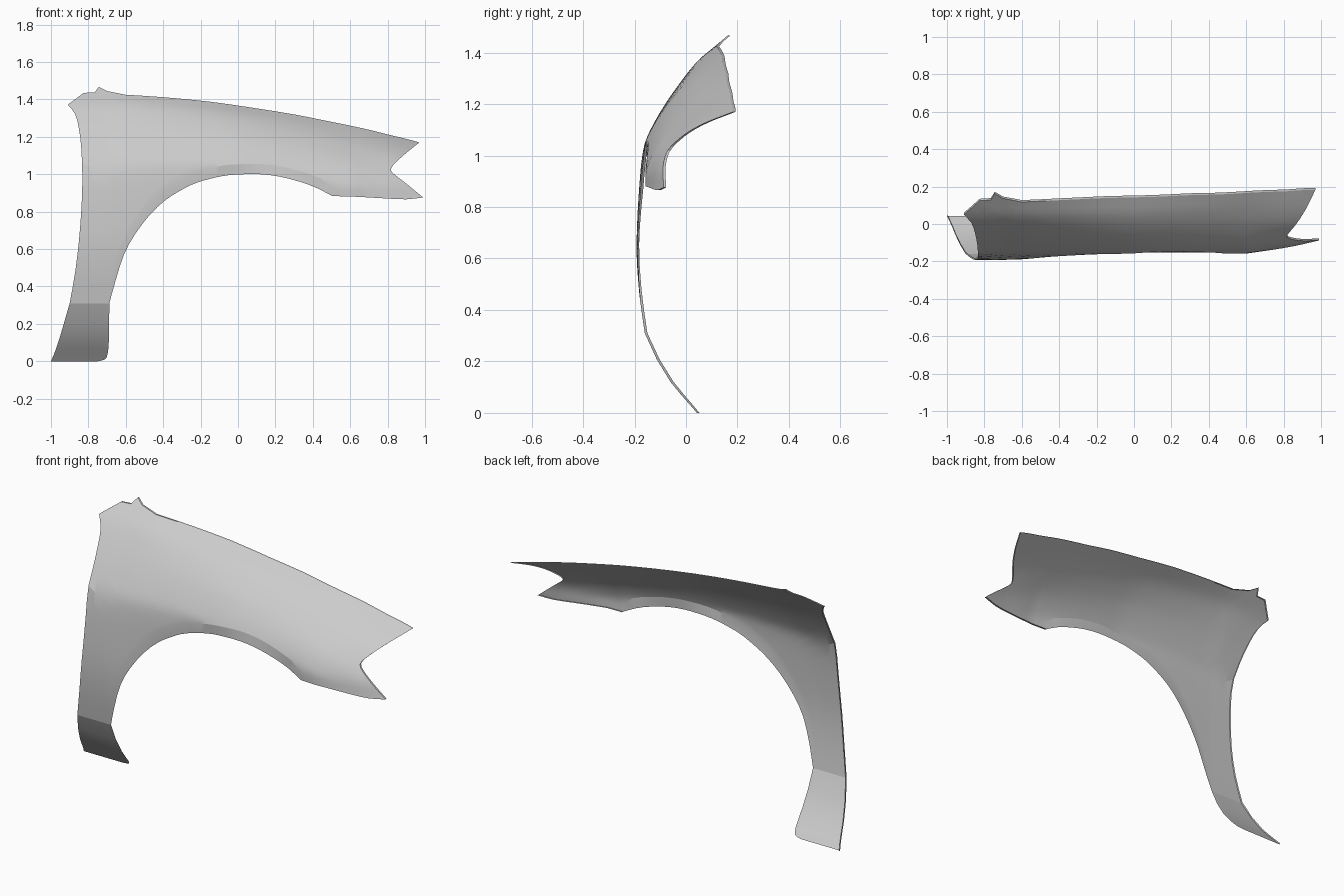
import bpy, bmesh
from mathutils import Vector

if "Cube" in bpy.data.objects:
    bpy.data.objects.remove(bpy.data.objects["Cube"])


def curve(pts, t):
    """Smooth interpolation through (t, value) points, linear beyond the ends."""
    n = len(pts)
    slope = lambda a, b: (b[1] - a[1]) / (b[0] - a[0])
    if t <= pts[0][0]:
        return pts[0][1] + slope(pts[0], pts[1]) * (t - pts[0][0])
    if t >= pts[-1][0]:
        return pts[-1][1] + slope(pts[-2], pts[-1]) * (t - pts[-1][0])
    k = max(i for i in range(n - 1) if pts[i][0] <= t)
    a, b = pts[k], pts[k + 1]
    h = b[0] - a[0]
    s = (t - a[0]) / h
    ma = slope(pts[max(k - 1, 0)], b) * h
    mb = slope(a, pts[min(k + 2, n - 1)]) * h
    return ((2*s**3 - 3*s*s + 1) * a[1] + (s**3 - 2*s*s + s) * ma
            + (3*s*s - 2*s**3) * b[1] + (s**3 - s*s) * mb)


def top_z(x):
    x = max(x, -0.6)
    return 1.366 - 0.135 * x - 0.07 * x * x


# Cross-sections (z, y) of the panel at a few x positions
SECTIONS = [
    (-0.7, [(0, .042), (.155, -.083), (.305, -.157), (.31, -.16), (.32, -.162),
            (.48, -.183), (.65, -.192), (.9, -.18), (1.04, -.162), (1.1, -.133),
            (1.2, -.075), (1.3, -.007), (1.37, .048), (1.425, .113)]),
    (0.0, [(.6, -.17), (1.0, -.162), (1.055, -.157), (1.18, -.087), (1.26, -.018),
           (1.32, .055), (1.366, .14)]),
    (0.6, [(.88, -.158), (.95, -.152), (1.05, -.1), (1.15, 0), (1.21, .083), (1.26, .166)]),
    (0.82, [(.87, -.125), (.95, -.11), (1.02, -.07), (1.1, 0), (1.16, .085), (1.208, .175)]),
    (0.98, [(.87, -.09), (.95, -.07), (1.02, -.03), (1.1, .06), (1.167, .183)]),
]
SECTIONS = [(x, [(z / top_z(x), y) for z, y in p]) for x, p in SECTIONS]


def depth(x, z):
    t = z / top_z(x)
    x = min(max(x, -0.7), 0.98)
    k = max(i for i in range(len(SECTIONS) - 1) if SECTIONS[i][0] <= x)
    (xa, pa), (xb, pb) = SECTIONS[k], SECTIONS[k + 1]
    f = (x - xa) / (xb - xa)
    if f == 0:
        return curve(pa, t)
    return curve(pa, t) * (1 - f) + curve(pb, t) * f


# Ribs from the wheel-arch edge to the outer edge: inner x, z, outer x, z
RIBS = [
    (-.75, 0, -1, 0), (-.712, .01, -.995, .012), (-.697, .04, -.983, .04),
    (-.69, .12, -.955, .12), (-.688, .31, -.9, .31), (-.655, .43, -.87, .48),
    (-.61, .57, -.85, .65), (-.55, .68, -.837, .82), (-.47, .785, -.832, .98),
    (-.39, .86, -.838, 1.14), (-.33, .9, -.85, 1.24), (-.28, .928, -.87, 1.32),
    (-.25, .943, -.91, 1.372), (-.2, .962, -.825, 1.435), (-.16, .973, -.765, 1.438),
    (-.14, .978, -.745, 1.467), (-.11, .985, -.7, 1.445), (-.05, .995, -.6, 1.425),
    (.03, 1.0, -.4, 1.412), (.12, 1.0, -.15, 1.388), (.22, .988, .1, 1.352),
    (.33, .96, .3, 1.32), (.42, .927, .45, 1.29), (.505, .883, .57, 1.266),
    (.6, .881, .66, 1.247), (.7, .876, .74, 1.228), (.8, .87, .82, 1.208),
    (.9, .866, .9, 1.189), (.99, .876, .97, 1.17),
]
INNER_CORNERS = [0, 4, 23, 28]
OUTER_CORNERS = [0, 4, 12, 13, 14, 15, 16, 17, 28]
NOTCH = [(0, 0), (.25, -.085), (.45, -.155), (.5, -.163), (.58, -.15), (.78, -.085), (1, 0)]
ROWS = 22
ARCH_START, ARCH_END = 4, 23
STEPS = 2
centre = Vector((.08, .25))


def rib(s):
    """Rib at fractional station s, smooth between the outline corners."""
    out = []
    for c in range(4):
        corners = INNER_CORNERS if c < 2 else OUTER_CORNERS
        k = min(int(s), len(RIBS) - 2)
        lo = max(b for b in corners if b <= k)
        hi = min(b for b in corners if b > k)
        out.append(curve([(m, RIBS[m][c]) for m in range(lo, hi + 1)], s))
    return out


bm = bmesh.new()
grid = []
for i in range((len(RIBS) - 1) * STEPS + 1):
    s = i / STEPS
    ax, az, bx, bz = rib(s)
    a, b = Vector((ax, az)), Vector((bx, bz))
    # Turned-in lip around the wheel arch
    ramp = max(0, min(1, (s - ARCH_START) / 5, (ARCH_END + 1 - s) / 2))
    if ramp > 0:
        band = a + (a - centre).normalized() * (.012 + .043 * ramp)
    else:
        band = a.lerp(b, .04)
    col = []
    for j in range(ROWS + 1):
        p = a if j == 0 else band.lerp(b, (j - 1) / (ROWS - 1))
        x, z = p
        # Headlight notch in the front end
        if s > 23:
            x += curve(NOTCH, (z - az) / (bz - az)) * (s - 23) / 5
        y = depth(x, z) + (.008 * ramp if j == 0 else 0)
        col.append(bm.verts.new((x, y, z)))
    grid.append(col)
for c, d in zip(grid, grid[1:]):
    for j in range(ROWS):
        bm.faces.new((c[j], d[j], d[j + 1], c[j + 1]))

# Thin return flange on the outer, front and lower front edges
rim = [c[-1] for c in grid[:-1]] + grid[-1][::-1]
rim += [grid[i][0] for i in range(len(grid) - 2, ARCH_END * STEPS - 1, -1)]
edges = [bm.edges.get((p, q)) for p, q in zip(rim, rim[1:])]
new = bmesh.ops.extrude_edge_only(bm, edges=edges)["geom"]
bmesh.ops.translate(bm, vec=(0, .01, 0),
                    verts=[g for g in new if isinstance(g, bmesh.types.BMVert)])

mesh = bpy.data.meshes.new("fender_panel")
bm.to_mesh(mesh)
bm.free()
fender = bpy.data.objects.new("fender_panel", mesh)
bpy.context.collection.objects.link(fender)
bpy.context.view_layer.objects.active = fender
fender.select_set(True)
bpy.ops.object.shade_smooth_by_angle(angle=0.28)
